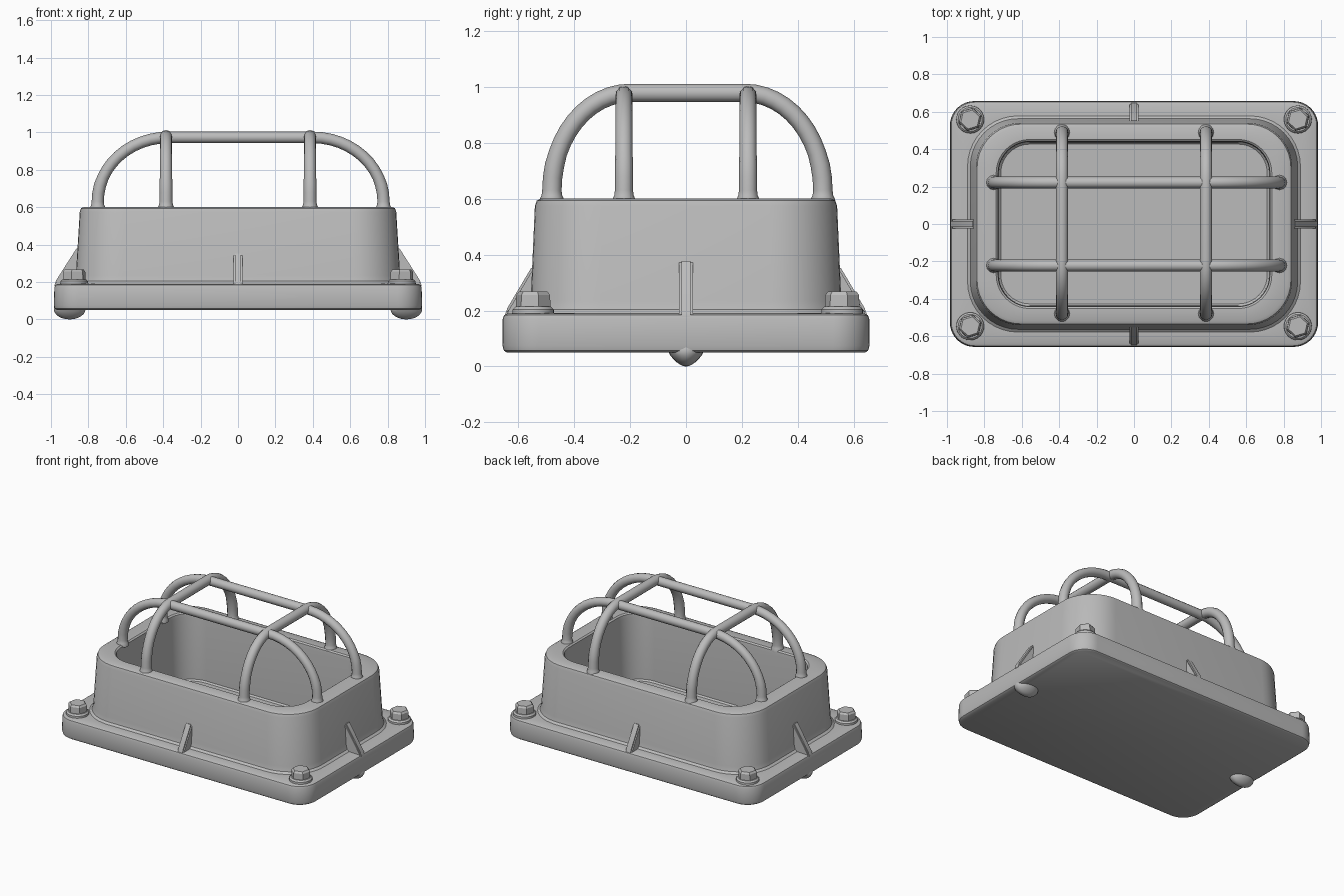
import bpy, bmesh
from math import sin, cos, pi, radians
from mathutils import Vector

if "Cube" in bpy.data.objects:
    bpy.data.objects.remove(bpy.data.objects["Cube"])

grey = bpy.data.materials.new("cast_grey")
grey.use_nodes = True
grey.diffuse_color = (0.5, 0.5, 0.5, 1)
grey.node_tree.nodes["Principled BSDF"].inputs["Base Color"].default_value = (0.5, 0.5, 0.5, 1)


def finish(name, bm, angle=35):
    bmesh.ops.recalc_face_normals(bm, faces=bm.faces)
    mesh = bpy.data.meshes.new(name)
    bm.to_mesh(mesh)
    bm.free()
    obj = bpy.data.objects.new(name, mesh)
    bpy.context.collection.objects.link(obj)
    mesh.materials.append(grey)
    bpy.ops.object.select_all(action="DESELECT")
    obj.select_set(True)
    bpy.context.view_layer.objects.active = obj
    bpy.ops.object.shade_smooth_by_angle(angle=radians(angle))


def skin(bm, rings):
    """Bridge equal-sized vertex rings and cap both ends."""
    n = len(rings[0])
    for a, b in zip(rings, rings[1:]):
        for i in range(n):
            j = (i + 1) % n
            bm.faces.new((a[i], a[j], b[j], b[i]))
    bm.faces.new(rings[0][::-1])
    bm.faces.new(rings[-1])


def rounded_loft(name, sections, steps=10):
    """Stack rounded rectangles given as half width, half depth, radius, height."""
    bm = bmesh.new()
    rings = []
    for hx, hy, r, z in sections:
        ring = []
        for k, (sx, sy) in enumerate(((1, 1), (-1, 1), (-1, -1), (1, -1))):
            for s in range(steps + 1):
                t = (k + s / steps) * pi / 2
                ring.append(bm.verts.new((sx * (hx - r) + r * cos(t),
                                          sy * (hy - r) + r * sin(t), z)))
        rings.append(ring)
    skin(bm, rings)
    finish(name, bm)


def cage_bar(name, along, offset, shift, foot, bend, top, radius, sides=12):
    """Bar with elliptical shoulders, flared where it meets the rim."""
    half = [Vector((foot, z)) for z in (0.585, 0.6, 0.612, 0.63)]
    half += [Vector((bend + (foot - bend) * cos(a), 0.63 + (top - 0.63) * sin(a)))
             for a in (i * pi / 24 for i in range(1, 13))]
    path = half + [Vector((-p.x, p.y)) for p in reversed(half)]
    bm = bmesh.new()
    rings = []
    for i, p in enumerate(path):
        d = (path[min(i + 1, len(path) - 1)] - path[max(i - 1, 0)]).normalized()
        r = radius * (1.3 if p.y < 0.605 else 1.12 if p.y < 0.62 else 1.05 if p.y < 0.75 else 1)
        ring = []
        for s in range(sides):
            t = s * 2 * pi / sides
            u = p.x + shift - d.y * r * cos(t)
            z = p.y + d.x * r * cos(t)
            v = offset + r * sin(t)
            ring.append(bm.verts.new((u, v, z) if along == "x" else (v, u, z)))
        rings.append(ring)
    skin(bm, rings)
    finish(name, bm, 50)


def prism(bm, sections, centre, sides):
    """Stack regular polygons given as radius, height."""
    skin(bm, [[bm.verts.new((centre[0] + r * cos(2 * pi * i / sides + 0.3),
                             centre[1] + r * sin(2 * pi * i / sides + 0.3), z))
               for i in range(sides)] for r, z in sections])


# One casting: plate edge, outer wall, rolled rim, upright inner wall, deep floor
plate = [
    (0.968, 0.642, 0.115, 0.05), (0.979, 0.652, 0.125, 0.057), (0.984, 0.657, 0.13, 0.075),
    (0.982, 0.656, 0.13, 0.17), (0.977, 0.651, 0.125, 0.184), (0.964, 0.638, 0.115, 0.19)]
wall = [
    (0.89, 0.578, 0.27, 0.192), (0.875, 0.563, 0.255, 0.204), (0.867, 0.556, 0.25, 0.235),
    (0.846, 0.541, 0.24, 0.575), (0.839, 0.534, 0.235, 0.594), (0.822, 0.517, 0.22, 0.602)]
cavity = [
    (0.737, 0.452, 0.18, 0.602), (0.727, 0.442, 0.17, 0.594), (0.724, 0.439, 0.167, 0.57),
    (0.722, 0.437, 0.165, 0.13), (0.712, 0.427, 0.155, 0.12)]
rounded_loft("housing_with_base_plate", plate + wall + cavity)

# Guard cage: two long and two cross bars
for side, s in (("front", -1), ("back", 1)):
    cage_bar("cage_long_bar_" + side, "x", s * 0.222, 0.014, 0.764, 0.385, 0.973, 0.031)
for side, s in (("right", -1), ("left", 1)):
    cage_bar("cage_cross_bar_" + side, "y", s * 0.385, 0.005, 0.485, 0.205, 0.979, 0.033)

# Corner bolts: round flange below a hexagonal head
for fb, sy in (("front", -1), ("back", 1)):
    for lr, sx in (("right", -1), ("left", 1)):
        bm = bmesh.new()
        at = (sx * 0.876, sy * 0.553 + 0.006)
        prism(bm, [(0.075, 0.18), (0.074, 0.204), (0.064, 0.214)], at, 24)
        prism(bm, [(0.064, 0.2), (0.062, 0.256), (0.052, 0.268)], at, 6)
        finish("bolt_" + fb + "_" + lr, bm, 30)


def rib(name, direction, profile, thick=0.025):
    """Triangular stiffener between the wall and the plate edge."""
    d = Vector(direction)
    side = Vector((-d.y, d.x, 0)) * thick
    bm = bmesh.new()
    skin(bm, [[bm.verts.new(d * u + side * s + Vector((0, 0, z))) for u, z in profile]
              for s in (-1, 1)])
    bmesh.ops.bevel(bm, geom=bm.edges[:], offset=0.008, segments=2, affect="EDGES")
    finish(name, bm)


# Stiffening ribs in the middle of each wall
for name, s in (("right", -1), ("left", 1)):
    rib("rib_" + name, (s, 0, 0), [(0.82, 0.17), (0.982, 0.17), (0.978, 0.2), (0.86, 0.385), (0.82, 0.385)])
for name, s in (("front", -1), ("back", 1)):
    rib("rib_" + name, (0, s, 0), [(0.51, 0.17), (0.65, 0.17), (0.645, 0.2), (0.55, 0.36), (0.51, 0.36)])

# Small wedge-shaped lugs under both ends of the plate
for name, s in (("right", -1), ("left", 1)):
    bm = bmesh.new()
    bmesh.ops.create_uvsphere(bm, u_segments=20, v_segments=12, radius=1)
    for v in bm.verts:
        x, y, z = v.co
        v.co = (x * 0.085 + s * 0.9, y * 0.065 * (1 - 0.35 * abs(z)), z * 0.055 + 0.055)
    finish("foot_lug_" + name, bm)
